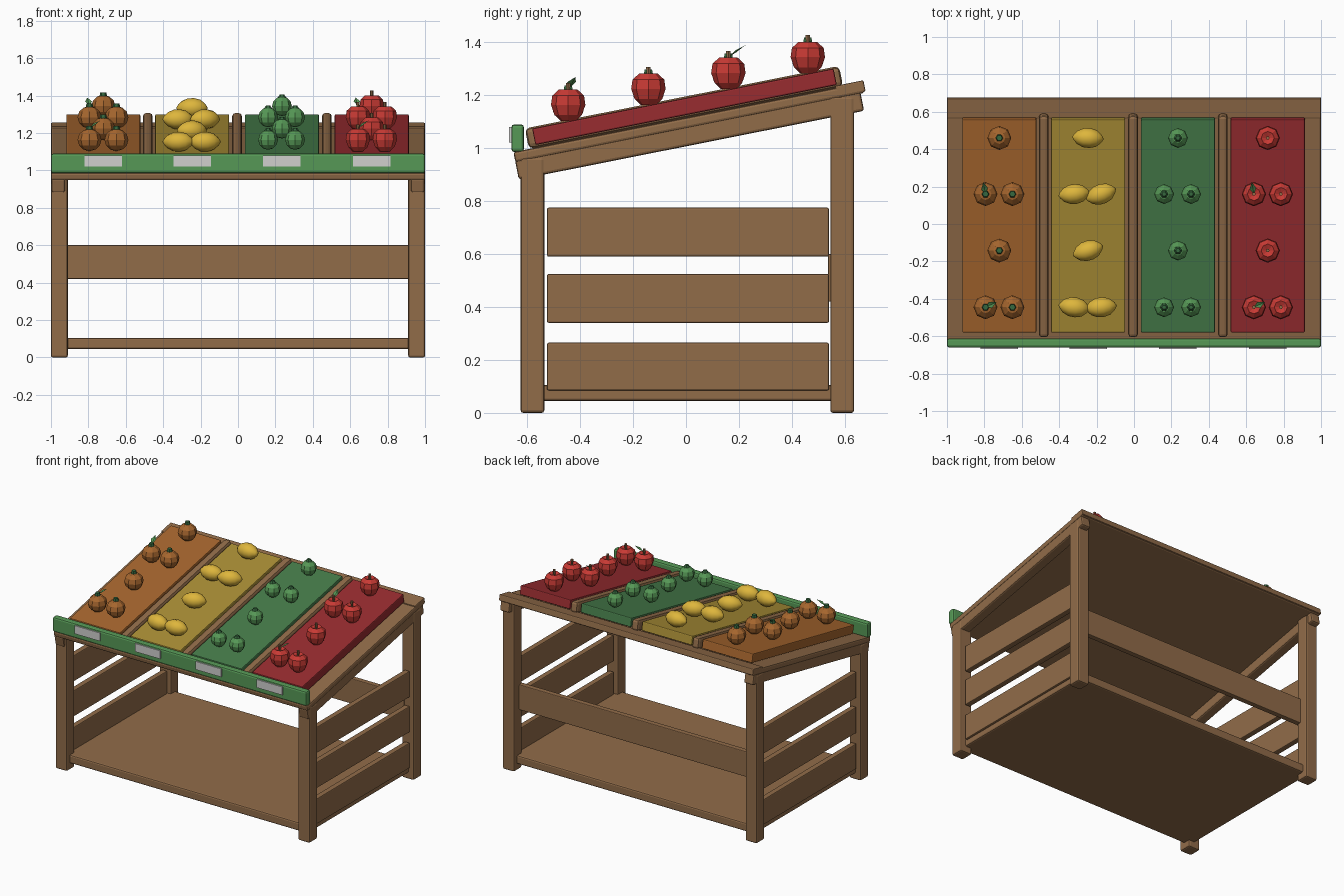
import bpy, bmesh, math
from mathutils import Matrix, Vector

cube = bpy.data.objects.get("Cube")
if cube:
    bpy.data.objects.remove(cube, do_unlink=True)


def material(name, rgb):
    lin = [((c / 255 + 0.055) / 1.055) ** 2.4 for c in rgb] + [1]
    m = bpy.data.materials.new(name)
    m.use_nodes = True
    m.diffuse_color = lin
    m.node_tree.nodes["Principled BSDF"].inputs["Base Color"].default_value = lin
    return m


wood = material("wood brown", (145, 108, 73))
white = material("label grey", (208, 208, 206))
orange = material("orange", (166, 102, 46))
red = material("apple red", (200, 58, 52))
dark_red = material("crate red", (152, 44, 48))
yellow = material("lemon yellow", (222, 182, 60))
olive = material("crate yellow", (170, 142, 54))
green = material("leaf green", (86, 152, 86))
dark_green = material("crate green", (70, 124, 74))
stem_green = material("stem green", (54, 104, 62))

# Slope of the display top, pivoting on the centre line
SLOPE = math.atan(0.199)
tilt = Matrix.Translation((0, 0, 1.115)) @ Matrix.Rotation(SLOPE, 4, 'X')


def add(name, mesh, mat, matrix):
    if not mesh.materials:
        mesh.materials.append(mat)
    ob = bpy.data.objects.new(name, mesh)
    ob.matrix_world = matrix
    bpy.context.scene.collection.objects.link(ob)
    return ob


def box(name, x, y, z, mat, sloped=False, bevel=0.01):
    """Chamfered box from (min, max) pairs, optionally lying on the slope."""
    bm = bmesh.new()
    bmesh.ops.create_cube(bm, size=1)
    bmesh.ops.scale(bm, verts=bm.verts, vec=[b - a for a, b in (x, y, z)])
    mesh = bpy.data.meshes.new(name)
    bm.to_mesh(mesh)
    bm.free()
    place = Matrix.Translation([(a + b) / 2 for a, b in (x, y, z)])
    ob = add(name, mesh, mat, tilt @ place if sloped else place)
    if bevel:
        mod = ob.modifiers.new("chamfer", 'BEVEL')
        mod.width = bevel
        mod.segments = 2
    return ob


def lathe(name, profile, sides, smooth=False):
    """Closed mesh turned about z; the profile starts and ends on the axis."""
    bm = bmesh.new()
    verts = [bm.verts.new((r, 0, z)) for r, z in profile]
    edges = [bm.edges.new(pair) for pair in zip(verts, verts[1:])]
    bmesh.ops.spin(bm, geom=verts + edges, cent=(0, 0, 0), axis=(0, 0, 1),
                   angle=math.tau, steps=sides)
    bmesh.ops.remove_doubles(bm, verts=bm.verts, dist=0.0005)
    bmesh.ops.recalc_face_normals(bm, faces=bm.faces)
    for f in bm.faces:
        f.smooth = smooth
    mesh = bpy.data.meshes.new(name)
    bm.to_mesh(mesh)
    bm.free()
    return mesh


# Legs, side slats and sloped side rails
for side, s in (("left", 1), ("right", -1)):
    def span(a, b):
        return tuple(sorted((s * a, s * b)))
    box(f"front_leg_{side}", span(0.91, 1), (-0.625, -0.535), (0, 0.965), wood)
    box(f"back_leg_{side}", span(0.91, 1), (0.545, 0.635), (0, 1.195), wood)
    for i, (low, high) in enumerate(((0.085, 0.265), (0.34, 0.525), (0.59, 0.775))):
        box(f"side_slat_{side}_{i + 1}", span(0.935, 0.975), (-0.525, 0.54),
            (low, high), wood, bevel=0.006)
    box(f"side_rail_{side}", span(0.925, 0.997), (-0.665, 0.665),
        (-0.106, -0.03), wood, True)

# Lower shelf, back board and sloped top
box("shelf", (-0.96, 0.96), (-0.59, 0.6), (0.045, 0.105), wood)
box("back_board", (-0.93, 0.93), (0.537, 0.575), (0.42, 0.6), wood, bevel=0.005)
box("sloped_top", (-1, 1), (-0.665, 0.68), (-0.04, 0), wood, True)
box("back_trim", (-1, 1), (0.575, 0.685), (-0.035, 0.008), wood, True, 0.006)

# Front board with price labels
box("front_board", (-1, 1), (-0.66, -0.612), (0.985, 1.09), green, bevel=0.012)
columns = (-0.72, -0.245, 0.235, 0.715)
for i, cx in enumerate(columns):
    box(f"price_label_{i + 1}", (cx - 0.1, cx + 0.1), (-0.668, -0.66),
        (1.022, 1.08), white, bevel=0)

# Coloured crates and the dividers between them
names = ("orange", "lemon", "green_fruit", "apple")
for name, cx, mat in zip(names, columns, (orange, olive, dark_green, dark_red)):
    box(f"{name}_crate", (cx - 0.198, cx + 0.198), (-0.578, 0.583),
        (0.01, 0.073), mat, True, 0.006)
for i, (a, b) in enumerate(zip(columns, columns[1:])):
    cx = (a + b) / 2
    box(f"divider_{i + 1}", (cx - 0.026, cx + 0.026), (-0.605, 0.605),
        (0, 0.079), wood, True, 0.018)


# Fruit shapes
def ball(rx, rz, rings=6):
    return [(rx * math.sin(math.pi * i / rings), -rz * math.cos(math.pi * i / rings))
            for i in range(rings + 1)]


bodies = {
    "orange": lathe("orange", ball(0.064, 0.06), 8),
    "lemon": lathe("lemon", [(0, -0.086), (0.014, -0.078), (0.036, -0.058), (0.051, -0.025),
                             (0.053, 0.01), (0.044, 0.045), (0.02, 0.072), (0, 0.084)], 12, True),
    "green_fruit": lathe("green_fruit", ball(0.053, 0.053), 8),
    "apple": lathe("apple", [(0, -0.052), (0.028, -0.061), (0.052, -0.038), (0.065, 0),
                             (0.06, 0.035), (0.035, 0.058), (0, 0.042)], 8),
}
stems = {
    "orange": (lathe("orange_stem", [(0, 0.05), (0.02, 0.055), (0.016, 0.074), (0, 0.074)], 6),
               stem_green),
    "green_fruit": (lathe("green_fruit_stem", [(0, 0.045), (0.022, 0.047), (0.012, 0.062),
                                               (0, 0.062)], 6), stem_green),
    "apple": (lathe("apple_stem", [(0, 0.04), (0.007, 0.04), (0.01, 0.083), (0, 0.083)], 6),
              wood),
}
colors = dict(zip(names, (orange, yellow, green, red)))

# Folded leaf rising away from the stem along +x
leaf = bpy.data.meshes.new("leaf")
leaf.from_pydata([(0, 0, 0), (0.03, 0.018, 0.026), (0.065, 0, 0.045), (0.03, -0.018, 0.026),
                  (0.03, 0, 0.018)], [], [(0, 4, 1), (1, 4, 2), (0, 3, 4), (4, 3, 2)])

# Fruit in alternating pairs and singles up each crate
rows = ((-0.445, (-0.074, 0.07)), (-0.142, (0,)), (0.16, (-0.074, 0.07)), (0.46, (0,)))
for name, cx in zip(names, columns):
    for r, (y, offsets) in enumerate(rows):
        for k, dx in enumerate(offsets):
            tag = f"{r + 1}_{k + 1}"
            lift = 0.05 if name == "lemon" else 0.06
            pos = Matrix.Translation((cx + dx, y, 1.192 + 0.199 * y + lift))
            body = pos
            if name == "lemon":
                yaw = math.radians((-8, 18, 6, -4)[r] + 14 * k)
                body = pos @ Matrix.Rotation(yaw, 4, 'Z') @ Matrix.Rotation(math.pi / 2, 4, 'Y')
            add(f"{name}_{tag}", bodies[name], colors[name], body)
            if name in stems:
                mesh, mat = stems[name]
                add(f"{name}_stem_{tag}", mesh, mat, pos)
            if name in ("orange", "apple") and len(offsets) == 2 and k == 0:
                turn = math.radians(25 if r == 0 else 100)
                add(f"{name}_leaf_{tag}", leaf, green,
                    pos @ Matrix.Translation((0, 0, 0.06)) @ Matrix.Rotation(turn, 4, 'Z'))
